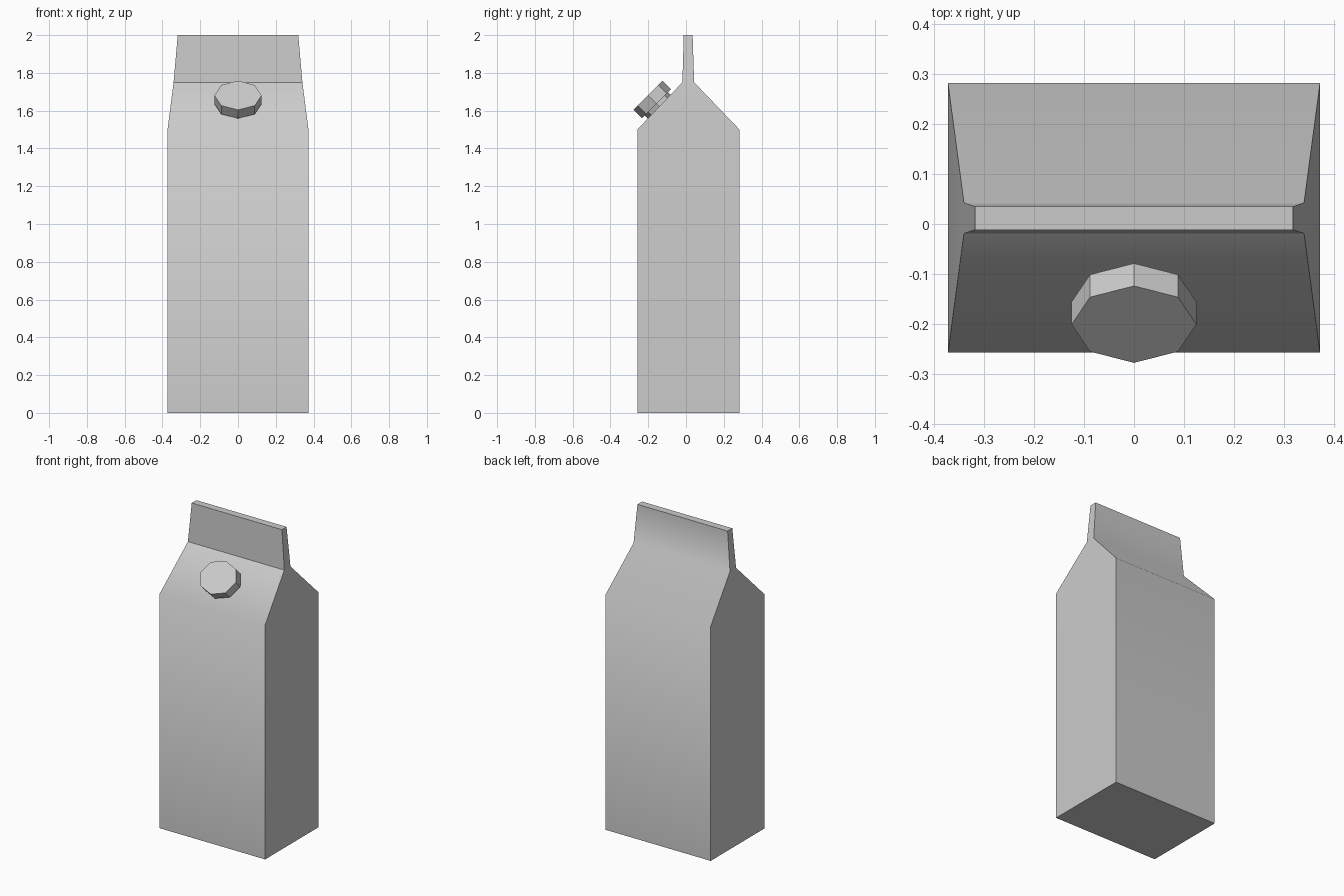
import bpy, bmesh
from math import radians
from mathutils import Matrix, Vector

if "Cube" in bpy.data.objects:
    bpy.data.objects.remove(bpy.data.objects["Cube"])


def finish(name, bm):
    bmesh.ops.recalc_face_normals(bm, faces=bm.faces)
    mesh = bpy.data.meshes.new(name)
    bm.to_mesh(mesh)
    bm.free()
    obj = bpy.data.objects.new(name, mesh)
    bpy.context.collection.objects.link(obj)
    return obj


# Carton: rectangular sections (half width, front y, back y, z) joined upward
sections = [(0.373, -0.258, 0.283, 0.0), (0.373, -0.258, 0.283, 1.5),
            (0.341, -0.019, 0.043, 1.75), (0.319, -0.012, 0.035, 2.0)]
bm = bmesh.new()
rings = [[bm.verts.new(p) for p in ((-w, f, z), (w, f, z), (w, b, z), (-w, b, z))]
         for w, f, b, z in sections]
for low, high in zip(rings, rings[1:]):
    for i in range(4):
        j = (i + 1) % 4
        bm.faces.new((low[i], low[j], high[j], high[i]))
bm.faces.new(rings[0][::-1])
bm.faces.new(rings[-1])
# Crisp fold in front between roof and sealed fin
bm.edges.get((rings[2][0], rings[2][1])).smooth = False
carton = finish("carton", bm)
bpy.context.view_layer.objects.active = carton
carton.select_set(True)
bpy.ops.object.shade_smooth_by_angle(angle=radians(50), keep_sharp_edges=True)


# Eight-sided discs along the spout axis, tilted 45 degrees to the front roof
def disc(name, radius_x, radius_y, low, high):
    bm = bmesh.new()
    tilt = (Matrix.Translation(Vector((0, -0.156, 1.636)))
            @ Matrix.Rotation(radians(45), 4, 'X')
            @ Matrix.Translation((0, 0, (low + high) / 2))
            @ Matrix.Diagonal((radius_x, radius_y, 1, 1)))
    bmesh.ops.create_cone(bm, cap_ends=True, segments=8, radius1=1, radius2=1,
                          depth=high - low, matrix=tilt)
    return finish(name, bm)


disc("spout_neck", 0.1, 0.087, -0.03, 0.01)
disc("cap", 0.125, 0.109, 0.0, 0.064)
